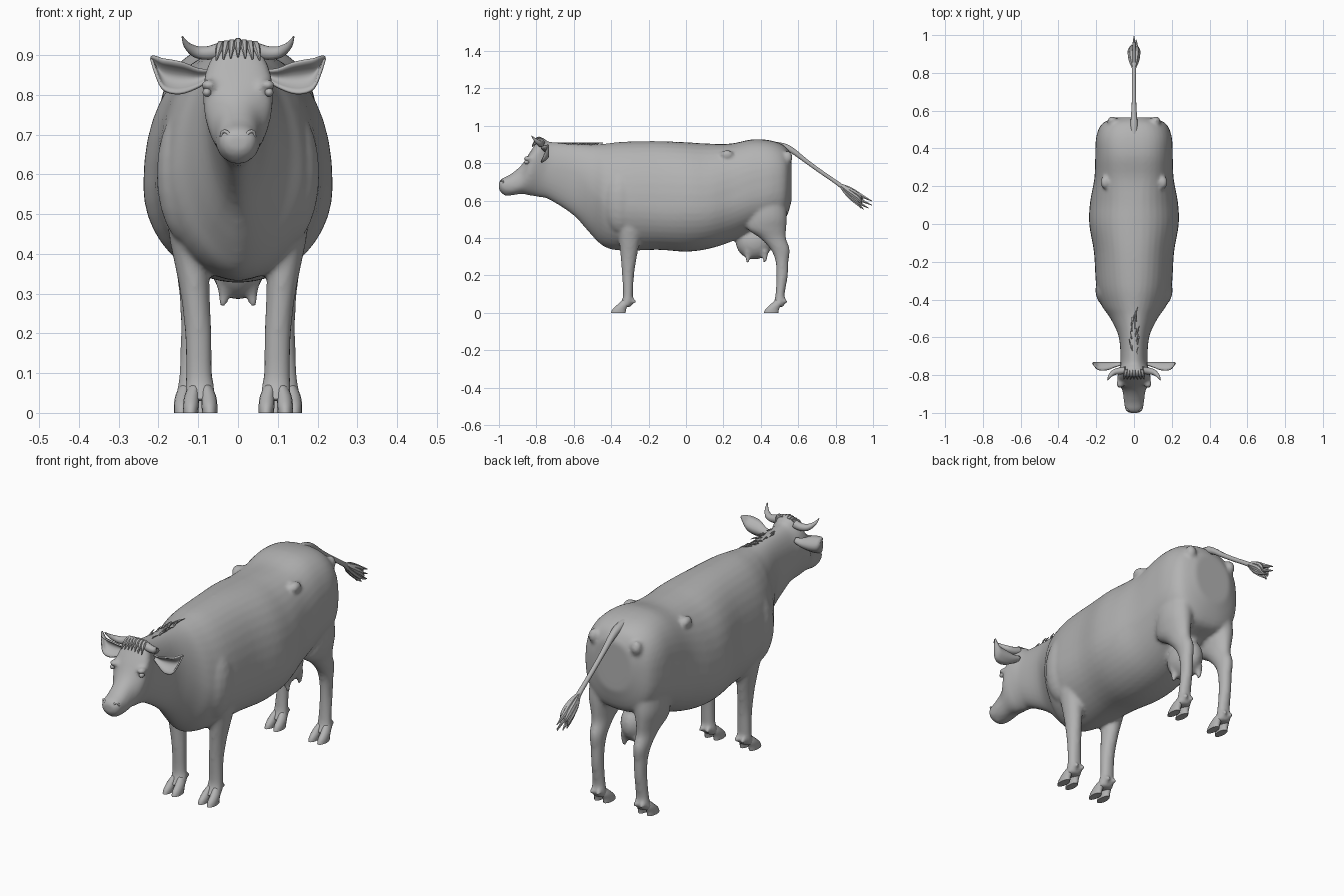
import bpy, bmesh, math, random
from mathutils import Vector, Matrix

if "Cube" in bpy.data.objects:
    bpy.data.objects.remove(bpy.data.objects["Cube"])
random.seed(4)

hide = bpy.data.materials.new("grey_hide")
hide.use_nodes = True
hide.diffuse_color = (0.45, 0.45, 0.45, 1)
hide.node_tree.nodes["Principled BSDF"].inputs["Base Color"].default_value = (0.45, 0.45, 0.45, 1)


def smooth_rows(rows, steps):
    """Catmull-Rom resampling of rows of numbers."""
    out = []
    for i in range(len(rows) - 1):
        p0, p1, p2 = rows[max(i - 1, 0)], rows[i], rows[i + 1]
        p3 = rows[min(i + 2, len(rows) - 1)]
        for k in range(steps):
            t = k / steps
            out.append([0.5 * (2 * b + (c - a) * t + (2 * a - 5 * b + 4 * c - d) * t * t
                        + (3 * b - a - 3 * c + d) * t ** 3) for a, b, c, d in zip(p0, p1, p2, p3)])
    return out + [list(rows[-1])]


def loft(bm, rings):
    """Skin closed rings of points and cap both ends."""
    vs = [[bm.verts.new(p) for p in r] for r in rings]
    n = len(vs[0])
    for a, b in zip(vs, vs[1:]):
        for i in range(n):
            bm.faces.new((a[i], a[(i + 1) % n], b[(i + 1) % n], b[i]))
    bm.faces.new(vs[0][::-1])
    bm.faces.new(vs[-1])


def column(bm, rows, side, steps=4, n=20):
    """Stack of level ellipses: x, y, z, radius x, radius y."""
    loft(bm, [[(side * (x + rx * math.cos(a)), y + ry * math.sin(a), z)
               for a in (2 * math.pi * i / n for i in range(n))]
              for x, y, z, rx, ry in smooth_rows(rows, steps)])


def tube(bm, rows, side=1, steps=4, n=10):
    """Round tube along a path: x, y, z, radius."""
    pts = smooth_rows(rows, steps)
    rings = []
    for i, (x, y, z, r) in enumerate(pts):
        d = Vector(pts[min(i + 1, len(pts) - 1)][:3]) - Vector(pts[max(i - 1, 0)][:3])
        q = d.to_track_quat('Z', 'Y')
        ring = [Vector((x, y, z)) + q @ Vector((r * math.cos(a), r * math.sin(a), 0))
                for a in (2 * math.pi * k / n for k in range(n))]
        rings.append([(side * p.x, p.y, p.z) for p in ring])
    loft(bm, rings)


def ball(bm, centre, radii):
    bmesh.ops.create_uvsphere(bm, u_segments=20, v_segments=12, radius=1,
                              matrix=Matrix.Translation(centre) @ Matrix.Diagonal((*radii, 1)))


def finish(bm, name, angle=50):
    bmesh.ops.recalc_face_normals(bm, faces=bm.faces)
    me = bpy.data.meshes.new(name)
    bm.to_mesh(me)
    bm.free()
    ob = bpy.data.objects.new(name, me)
    bpy.context.collection.objects.link(ob)
    me.materials.append(hide)
    bpy.ops.object.select_all(action='DESELECT')
    ob.select_set(True)
    bpy.context.view_layer.objects.active = ob
    bpy.ops.object.shade_smooth_by_angle(angle=math.radians(angle))
    return ob


# Trunk, neck and head: y, bottom, widest height, top, half width, upper and lower roundness
trunk = [
    (-1.0, .66, .68, .70, .025, 1, 1),
    (-.985, .64, .685, .717, .045, .9, .9),
    (-.94, .628, .68, .74, .053, .9, .9),
    (-.88, .636, .70, .79, .062, .9, 1),
    (-.83, .626, .79, .865, .088, .8, 1.1),
    (-.78, .618, .82, .93, .082, .85, 1.1),
    (-.73, .605, .78, .915, .072, 1, 1),
    (-.60, .52, .75, .905, .08, 1, 1),
    (-.50, .41, .66, .90, .125, 1, 1.15),
    (-.43, .35, .60, .905, .172, 1, 1.15),
    (-.33, .332, .58, .915, .20, .95, 1.1),
    (-.15, .337, .57, .918, .212, .9, 1),
    (0, .327, .57, .912, .237, .9, 1),
    (.12, .342, .57, .905, .232, .9, 1),
    (.24, .38, .60, .905, .21, .78, 1),
    (.36, .44, .65, .928, .205, .75, .9),
    (.46, .47, .68, .92, .20, .75, .85),
    (.53, .50, .70, .89, .17, .8, .8),
    (.565, .60, .73, .84, .10, .9, .9)]


def power(v, p):
    return math.copysign(abs(v) ** p, v)


body = bmesh.new()
rings = []
for y, zb, zm, zt, hw, pu, pl in smooth_rows(trunk, 4):
    ring = []
    for k in range(40):
        c, s = math.cos(2 * math.pi * k / 40), math.sin(2 * math.pi * k / 40)
        p, h = (pu, zt - zm) if s >= 0 else (pl, zm - zb)
        ring.append((hw * power(c, p), y, zm + h * power(s, p)))
    rings.append(ring)
loft(body, rings)

# Legs: x, y, z, radius x, radius y
front_leg = [(.125, -.30, .55, .055, .085), (.122, -.30, .45, .052, .07), (.118, -.302, .39, .045, .057),
             (.108, -.306, .30, .037, .044), (.10, -.31, .20, .034, .032), (.098, -.31, .10, .034, .027),
             (.096, -.315, .06, .038, .031), (.095, -.332, .03, .038, .036)]
hind_leg = [(.115, .43, .64, .065, .10), (.122, .435, .52, .065, .105), (.122, .432, .45, .053, .105),
            (.12, .465, .40, .041, .07), (.118, .503, .34, .035, .052), (.116, .513, .28, .03, .036),
            (.116, .514, .20, .028, .031), (.117, .503, .10, .031, .025), (.118, .50, .06, .036, .03),
            (.118, .484, .03, .037, .036)]
for s in (1, -1):
    column(body, front_leg, s)
    column(body, hind_leg, s)
    ball(body, (s * .152, .22, .845), (.026, .035, .026))    # hip bone
    ball(body, (s * .115, .545, .83), (.026, .025, .035))    # pin bone
    ball(body, (s * .074, -.845, .825), (.02, .026, .014))   # brow
    ball(body, (s * .12, -.35, .60), (.085, .10, .18))       # shoulder
    for x, y in ((.095, -.28), (.118, .53)):                 # dewclaws
        for d in (-.018, .018):
            ball(body, (s * (x + d), y, .062), (.011, .014, .014))
    for y, z in ((.33, .265), (.422, .27)):                  # teats
        tube(body, [(.035, y, .33, .022), (.036, y, .30, .015), (.037, y, z, .009)], s)
ball(body, (0, .365, .38), (.07, .10, .095))                 # udder
ball(body, (0, -.955, .643), (.034, .028, .018))             # lower lip
ball(body, (0, -.775, .91), (.05, .03, .028))                # poll
ob = finish(body, "body")
ob.modifiers.clear()
m = ob.modifiers.new("Fuse", 'REMESH')
m.mode, m.voxel_size, m.use_smooth_shade = 'VOXEL', .009, True
m = ob.modifiers.new("Soften", 'SMOOTH')
m.factor, m.iterations = .5, 7

# Cloven hooves
hooves = bmesh.new()
for s in (1, -1):
    for x, dy in ((.095, 0), (.118, .817)):
        for d in (-.021, .021):
            xc = x + d
            column(hooves, [(xc + d * .15, -.362 + dy, 0, .019, .040), (xc + d * .1, -.356 + dy, .02, .02, .037),
                            (xc, -.337 + dy, .045, .018, .029), (xc - d * .3, -.322 + dy, .07, .012, .016)],
                   s, 3, 14)
finish(hooves, "hooves")

# Horns, eyes and nostrils
horns, eyes, nostrils = bmesh.new(), bmesh.new(), bmesh.new()
for s in (1, -1):
    tube(horns, [(.045, -.775, .912, .02), (.075, -.778, .905, .018), (.105, -.785, .908, .015),
                 (.128, -.805, .924, .009), (.14, -.826, .946, .002)], s)
    ball(eyes, (s * .078, -.852, .806), (.011, .014, .011))
    centre = Vector((s * .03, -.984, .692))
    ring = [(centre.x + s * .011 * math.cos(a) + s * .004 * math.sin(a),
             centre.y + .007 * math.cos(a), centre.z + .016 * math.sin(a), .0045)
            for a in (math.radians(-60 + 30 * k) for k in range(10))]
    tube(nostrils, ring, 1, 2, 8)
finish(horns, "horns")
finish(eyes, "eyes")
finish(nostrils, "nostrils")

# Cupped ears: x, centre z, half height
ear_rows = smooth_rows([(.07, .85, .012), (.10, .842, .022), (.135, .842, .036), (.165, .845, .04),
                        (.19, .853, .036), (.207, .875, .02), (.218, .894, .003)], 3)
ears = bmesh.new()
for s in (1, -1):
    grid = [[ears.verts.new((s * x, -.735 - 1.0 * h * (k / 4) ** 2, z + h * k / 4)) for k in range(-4, 5)]
            for x, z, h in ear_rows]
    for a, b in zip(grid, grid[1:]):
        for k in range(8):
            ears.faces.new((a[k], a[k + 1], b[k + 1], b[k]))
ob = finish(ears, "ears")
m = ob.modifiers.new("Thickness", 'SOLIDIFY')
m.thickness, m.offset = .007, 0

# Tail and its tuft of strands
tail = bmesh.new()
tube(tail, [(0, .44, .90, .02), (0, .52, .888, .02), (0, .57, .866, .016), (0, .64, .813, .012),
            (0, .72, .755, .011), (0, .80, .70, .011), (0, .87, .648, .014)])
finish(tail, "tail")
tuft = bmesh.new()
for k in range(9):
    a = 2 * math.pi * k / 8
    r = 0 if k == 8 else 1
    u, v = r * math.cos(a), r * math.sin(a)
    end = .995 if k in (2, 8) else random.uniform(.93, .98)
    tube(tuft, [(0, .82, .687, .007), (.017 * u, .87 + .008 * v, .648 + .014 * v, .012),
                (.022 * u, .92 + .01 * v, .610 + .02 * v, .011),
                (.016 * u, end, .575 + .022 * v, .002)], 1, 3, 6)
finish(tuft, "tail_tuft")

# Wisps of hair on the nape and forelock
mane = bmesh.new()
for k in range(16):
    x, y = random.uniform(-.016, .016), -.70 + .014 * k
    dx = random.uniform(-.012, .012)
    tube(mane, [(x, y, .892, .004), (x + dx, y + .02, .907, .004), (x + 2 * dx, y + .05, .908, .001)], 1, 2, 5)
for k in range(-3, 4):
    x = .014 * k
    tube(mane, [(x, -.77, .925, .012), (x * 1.1, -.795, .932 - abs(x) * .3, .010),
                (x * 1.3, -.822, .895 - abs(x) * .2, .002)], 1, 3, 6)
finish(mane, "mane_hair")
